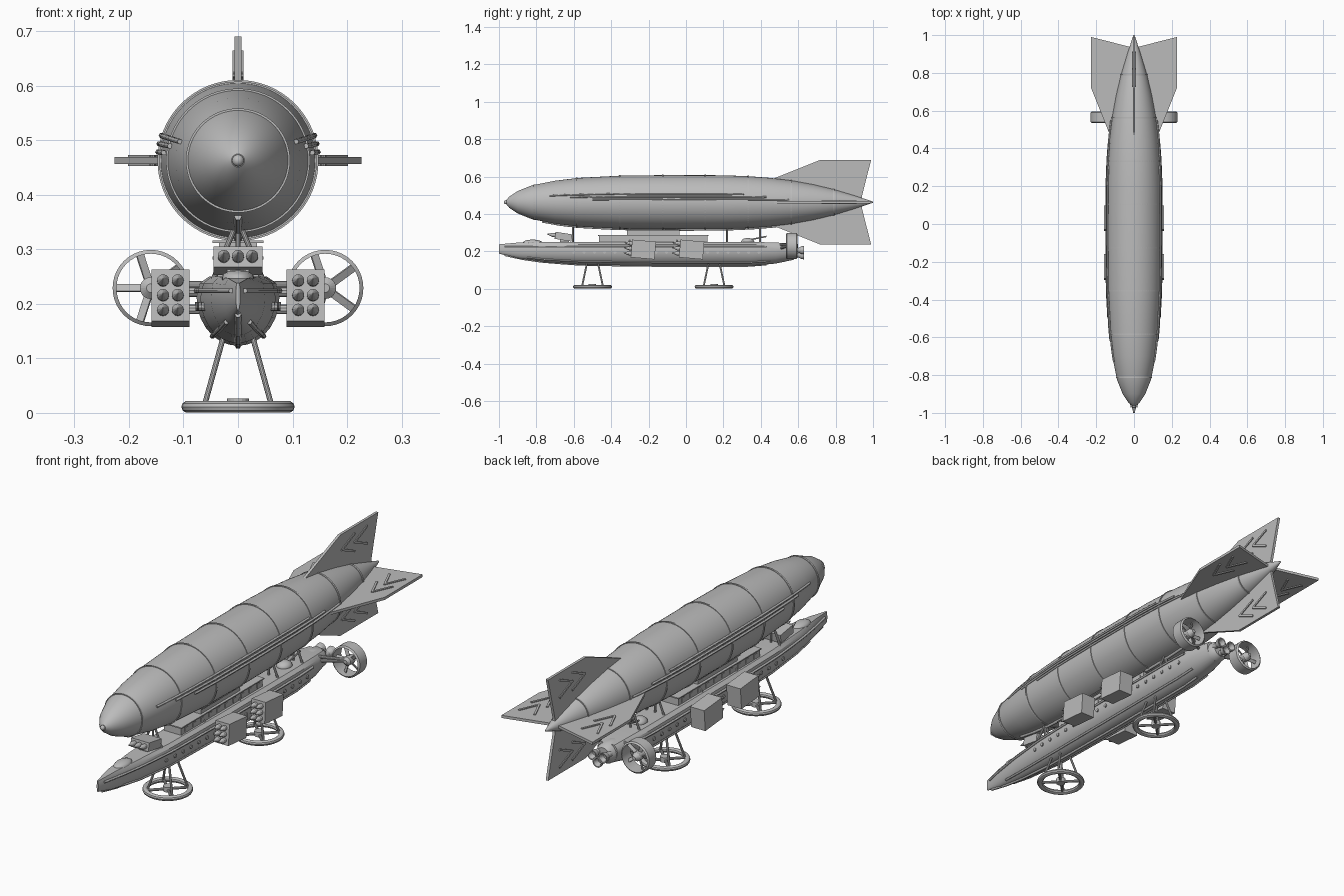
import bpy, bmesh
from math import sin, cos, pi, radians
from mathutils import Vector, Matrix

if "Cube" in bpy.data.objects:
    bpy.data.objects.remove(bpy.data.objects["Cube"])

grey = bpy.data.materials.new("plain grey")
grey.use_nodes = True
grey.diffuse_color = (0.5, 0.5, 0.5, 1)
grey.node_tree.nodes["Principled BSDF"].inputs["Base Color"].default_value = (0.5, 0.5, 0.5, 1)

AXIS_Z = 0.463
T = Matrix.Translation


def finish(name, bm, smooth=False):
    bmesh.ops.recalc_face_normals(bm, faces=bm.faces)
    mesh = bpy.data.meshes.new(name)
    bm.to_mesh(mesh)
    bm.free()
    mesh.materials.append(grey)
    ob = bpy.data.objects.new(name, mesh)
    bpy.context.collection.objects.link(ob)
    if smooth:
        bpy.ops.object.select_all(action="DESELECT")
        ob.select_set(True)
        bpy.context.view_layer.objects.active = ob
        bpy.ops.object.shade_smooth_by_angle(angle=radians(35))
    return ob


def add_box(bm, centre, size, m=Matrix()):
    bmesh.ops.create_cube(bm, size=1, matrix=m @ T(centre) @ Matrix.Diagonal((*size, 1)))


def add_rod(bm, a, b, r, r2=None, sides=10, m=Matrix()):
    a, b = Vector(a), Vector(b)
    turn = (b - a).to_track_quat("Z", "Y").to_matrix().to_4x4()
    bmesh.ops.create_cone(bm, cap_ends=True, segments=sides, radius1=r, radius2=r if r2 is None else r2,
                          depth=(b - a).length, matrix=m @ T((a + b) / 2) @ turn)


def loft(bm, rings, closed=False):
    rows = [[bm.verts.new(p) for p in ring] for ring in rings]
    n = len(rows[0])
    pairs = list(zip(rows, rows[1:])) + ([(rows[-1], rows[0])] if closed else [])
    for p, q in pairs:
        for i in range(n):
            j = (i + 1) % n
            bm.faces.new((p[i], p[j], q[j], q[i]))
    if not closed:
        bm.faces.new(rows[0])
        bm.faces.new(rows[-1])


def spin_y(bm, profile, centre, sides=48, closed=False):
    # revolve (y, radius) points about an axis parallel to y
    loft(bm, [[(centre[0] + r * cos(2 * pi * i / sides), y, centre[1] + r * sin(2 * pi * i / sides))
               for i in range(sides)] for y, r in profile], closed)


def interp(table, y, k=1):
    for a, b in zip(table, table[1:]):
        if y <= b[0]:
            t = max(0, (y - a[0]) / (b[0] - a[0]))
            return a[k] + t * (b[k] - a[k])
    return table[-1][k]


def pipe(name, pts, r):
    curve = bpy.data.curves.new(name, "CURVE")
    curve.dimensions = "3D"
    curve.bevel_depth = r
    curve.bevel_resolution = 1
    curve.use_fill_caps = True
    s = curve.splines.new("POLY")
    s.points.add(len(pts) - 1)
    for p, co in zip(s.points, pts):
        p.co = (*co, 1)
    curve.materials.append(grey)
    ob = bpy.data.objects.new(name, curve)
    bpy.context.collection.objects.link(ob)


# gas envelope with nose button
ENV = [(-0.96, 0.012), (-0.945, 0.03), (-0.9, 0.06), (-0.825, 0.09), (-0.7, 0.115), (-0.575, 0.13),
       (-0.35, 0.142), (-0.1, 0.145), (0.2, 0.144), (0.335, 0.139), (0.45, 0.13), (0.565, 0.116),
       (0.68, 0.095), (0.79, 0.069), (0.9, 0.036), (1.0, 0.003)]
bm = bmesh.new()
spin_y(bm, ENV, (0, AXIS_Z), 64)
finish("envelope", bm, True)
bm = bmesh.new()
bmesh.ops.create_uvsphere(bm, u_segments=16, v_segments=8, radius=0.011, matrix=T((0, -0.963, AXIS_Z)))
finish("nose_button", bm, True)

# hoops around the envelope
bm = bmesh.new()
for i in range(8):
    y = -0.812 + i * 0.229
    r = interp(ENV, y)
    spin_y(bm, [(y - 0.004, r - 0.005), (y - 0.004, r + 0.003), (y + 0.004, r + 0.003), (y + 0.004, r - 0.005)],
           (0, AXIS_Z), 64, True)
finish("envelope_hoops", bm)


# keel pipe and side pipes that follow the envelope
def along(y0, y1, angle, lift):
    ys = [y0 + (y1 - y0) * i / 16 for i in range(17)]
    return [((interp(ENV, y) + lift) * cos(angle), y, AXIS_Z + (interp(ENV, y) + lift) * sin(angle)) for y in ys]


pipe("keel_pipe", along(-0.77, 0.75, -pi / 2, 0.002), 0.007)
for i, (y0, y1) in enumerate([(-0.5, 0.55), (-0.62, 0.43), (-0.73, 0.31)]):
    for side in (0, 1):
        a = radians(6 + 6 * i)
        pipe("side_pipe", along(y0, y1, pi - a if side else a, 0.003), 0.005)

# four tail fins with raised chevrons
for k in range(4):
    m = T((0, 0, AXIS_Z)) @ Matrix.Rotation(k * pi / 2, 4, "Y")
    bm = bmesh.new()
    outline = [(0.0, 0.47), (0.127, 0.47), (0.227, 0.72), (0.227, 0.99), (0.03, 0.94), (0.0, 0.94)]
    loft(bm, [[m @ Vector((r, y, z)) for r, y in outline] for z in (-0.006, 0.006)])
    finish("tail_fin", bm)
    bm = bmesh.new()
    for y in (0.73, 0.82):
        for end in (0.118, 0.196):
            a, b = Vector((0.157, y, 0)), Vector((end, y + 0.088, 0))
            turn = (b - a).to_track_quat("Y", "Z").to_matrix().to_4x4()
            add_box(bm, (0, 0, 0), (0.009, (b - a).length + 0.006, 0.02), m @ T((a + b) / 2) @ turn)
    finish("fin_chevrons", bm)

# gondola hull: y, half width, bottom, deck height
HULL = [(-1.0, 0.004, 0.188, 0.238), (-0.9, 0.026, 0.163, 0.247), (-0.75, 0.05, 0.142, 0.25),
        (-0.55, 0.069, 0.128, 0.25), (-0.2, 0.076, 0.123, 0.25), (0.35, 0.076, 0.123, 0.25),
        (0.48, 0.068, 0.135, 0.248), (0.56, 0.05, 0.152, 0.24)]
bm = bmesh.new()
rings = []
for y, w, low, top in HULL:
    mid = 0.212
    ring = [(w * cos(pi * i / 14), y, mid - (mid - low) * sin(pi * i / 14)) for i in range(15)]
    rings.append(ring + [(-w * 0.92, y, top - 0.012), (-w * 0.7, y, top), (w * 0.7, y, top), (w * 0.92, y, top - 0.012)])
loft(bm, rings)
finish("gondola_hull", bm, True)

# rails along the hull and portholes
for s in (-1, 1):
    ys = [-0.97 + i * 0.1 for i in range(15)]
    pipe("gunwale_rail", [(s * (interp(HULL, y) + 0.002), y, 0.224) for y in ys], 0.005)
    bilge = [-0.85 + i * 0.1 for i in range(14)]
    pipe("bilge_rail", [(s * interp(HULL, y) * 0.62, y, 0.212 - (0.212 - interp(HULL, y, 2)) * 0.8) for y in bilge], 0.005)
    bm = bmesh.new()
    for i in range(19):
        y = -0.6 + i * 0.055
        w = interp(HULL, y)
        add_rod(bm, (s * (w - 0.01), y, 0.195), (s * (w + 0.003), y, 0.195), 0.008)
    finish("portholes", bm)
pipe("hull_keel", [(0, y, interp(HULL, y, 2)) for y in ys], 0.006)

# deck house and upper gallery
bm = bmesh.new()
add_box(bm, (0, -0.175, 0.264), (0.084, 0.58, 0.036))
add_box(bm, (0, -0.175, 0.284), (0.094, 0.59, 0.005))
for i in range(10):
    add_box(bm, (0, -0.43 + i * 0.057, 0.266), (0.09, 0.02, 0.018))
finish("deck_house", bm)
bm = bmesh.new()
add_box(bm, (0, -0.175, 0.299), (0.07, 0.28, 0.03))
add_box(bm, (0, -0.175, 0.314), (0.094, 0.29, 0.005))
finish("upper_gallery", bm)

# deck bubble and rear gun turret
bm = bmesh.new()
bmesh.ops.create_uvsphere(bm, u_segments=20, v_segments=10, radius=1,
                          matrix=T((0, -0.82, 0.247)) @ Matrix.Diagonal((0.03, 0.052, 0.016, 1)))
finish("deck_bubble", bm, True)
bm = bmesh.new()
bmesh.ops.create_uvsphere(bm, u_segments=20, v_segments=10, radius=1,
                          matrix=T((0, 0.33, 0.25)) @ Matrix.Diagonal((0.032, 0.036, 0.022, 1)))
for s in (-1, 1):
    add_rod(bm, (s * 0.01, 0.34, 0.262), (s * 0.01, 0.43, 0.28), 0.004)
finish("rear_turret", bm, True)

# struts joining gondola and envelope
bm = bmesh.new()
for y in (-0.605, -0.3, -0.05, 0.22, 0.395):
    for s in (-1, 1):
        add_rod(bm, (s * 0.045, y, 0.245), (s * 0.008, y, 0.335), 0.005)
    add_rod(bm, (0, y, 0.245), (0, y, 0.34), 0.005)
finish("suspension_struts", bm)


# rocket boxes
def launcher(name, centre, size, xs, zs, tilt, length):
    m = T(centre) @ Matrix.Rotation(radians(-tilt), 4, "X")
    bm = bmesh.new()
    add_box(bm, (0, 0, 0), size, m)
    finish(name + "_box", bm)
    bm = bmesh.new()
    front = -size[1] / 2
    for x in xs:
        for z in zs:
            add_rod(bm, (x, front + 0.02, z), (x, front - length * 0.3, z), 0.011, sides=12, m=m)
            add_rod(bm, (x, front - length * 0.3, z), (x, front - length, z), 0.011, 0.001, 12, m)
    finish(name + "_rockets", bm)


launcher("deck_launcher", (0, -0.655, 0.279), (0.09, 0.09, 0.038), (-0.026, 0, 0.026), (0,), 9, 0.045)
bm = bmesh.new()
add_box(bm, (0, -0.65, 0.253), (0.04, 0.05, 0.02))
for s in (-1, 1):
    for y in (-0.228, 0.03):
        launcher("side_launcher", (s * 0.124, y, 0.21), (0.07, 0.128, 0.095),
                 (-0.0135, 0.0135), (-0.027, 0, 0.027), 5, 0.04)
        for z in (0.19, 0.222):
            add_rod(bm, (s * 0.06, y, z), (s * 0.1, y, z), 0.009)
finish("launcher_mounts", bm)

# ducted propellers
for s in (-1, 1):
    x, z = s * 0.16, 0.229
    bm = bmesh.new()
    spin_y(bm, [(0.534, 0.063), (0.54, 0.07), (0.59, 0.07), (0.596, 0.063)], (x, z), 40, True)
    finish("propeller_duct", bm, True)
    bm = bmesh.new()
    spin_y(bm, [(0.535, 0.008), (0.545, 0.02), (0.58, 0.02), (0.6, 0.008)], (x, z), 20)
    for k in range(5):
        m = T((x, 0.563, z)) @ Matrix.Rotation(pi + k * 2 * pi / 5, 4, "Y") @ Matrix.Rotation(0.5, 4, "X")
        add_box(bm, (0.039, 0, 0), (0.052, 0.004, 0.015), m)
    finish("propeller", bm)
    bm = bmesh.new()
    for dz in (0, 0.02):
        add_rod(bm, (s * 0.03, 0.5, 0.215 + dz), (x, 0.55, z + dz / 4), 0.007)
    finish("propeller_arm", bm)

# engine drum and exhaust nozzles
bm = bmesh.new()
spin_y(bm, [(0.5, 0.045), (0.52, 0.048), (0.57, 0.045), (0.59, 0.032)], (0, 0.198), 28)
finish("engine_drum", bm, True)
bm = bmesh.new()
for x, z in ((-0.027, 0.207), (0.027, 0.207), (0, 0.18)):
    spin_y(bm, [(0.56, 0.012), (0.6, 0.012), (0.615, 0.02), (0.632, 0.023), (0.632, 0.018), (0.61, 0.01)], (x, z), 20)
finish("exhaust_nozzles", bm)

# landing rings on splayed legs
for y in (-0.5, 0.15):
    bm = bmesh.new()
    rings = []
    for i in range(40):
        a = 2 * pi * i / 40
        rings.append([((0.092 + 0.012 * cos(t)) * cos(a), y + (0.092 + 0.012 * cos(t)) * sin(a), 0.011 + 0.011 * sin(t))
                      for t in [pi * j / 5 for j in range(10)]])
    loft(bm, rings, True)
    finish("landing_ring", bm, True)
    bm = bmesh.new()
    add_rod(bm, (0, y, 0.004), (0, y, 0.026), 0.02, sides=16)
    for sx in (-1, 1):
        for sy in (-1, 1):
            add_rod(bm, (0, y, 0.012), (sx * 0.064, y + sy * 0.064, 0.012), 0.006)
            add_rod(bm, (sx * 0.062, y + sy * 0.056, 0.012), (sx * 0.028, y + sy * 0.03, 0.135), 0.005)
    finish("landing_legs", bm)
